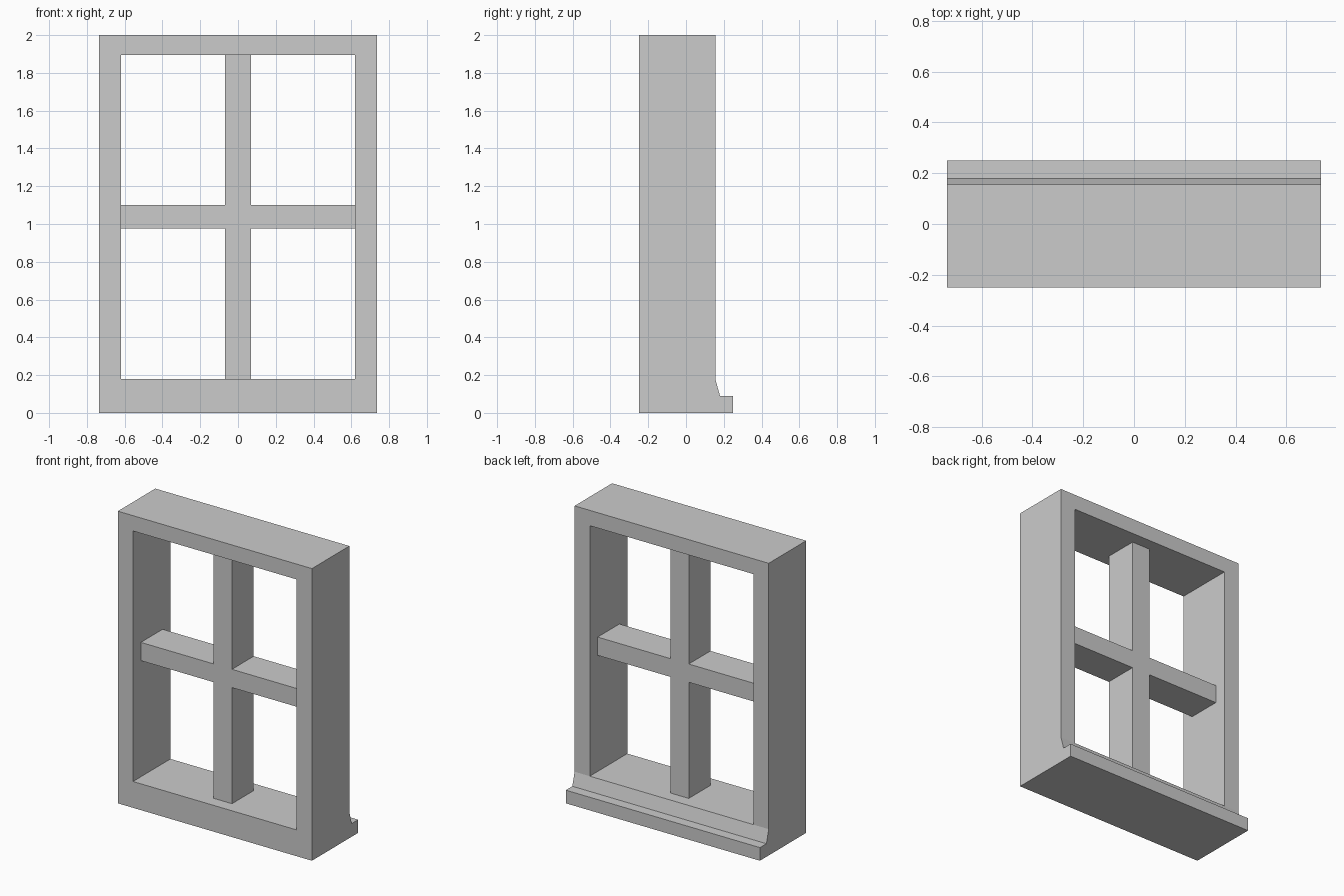
import bpy
import bmesh

cube = bpy.data.objects.get("Cube")
if cube:
    bpy.data.objects.remove(cube, do_unlink=True)

# Main sizes
HALF_W, TOP = 0.735, 2.0
OPEN_X, OPEN_LOW, OPEN_HIGH = 0.62, 0.18, 1.895
FRONT, BACK = -0.25, 0.155
BAR_FRONT, BAR_BACK = -0.165, 0.07
BAR_X, BAR_LOW, BAR_HIGH = 0.07, 0.975, 1.10

grey = bpy.data.materials.new("plain grey")
grey.use_nodes = True
colour = (0.6, 0.6, 0.6, 1)
grey.diffuse_color = colour
grey.node_tree.nodes["Principled BSDF"].inputs["Base Color"].default_value = colour


def finish(name, bm):
    bmesh.ops.recalc_face_normals(bm, faces=bm.faces)
    mesh = bpy.data.meshes.new(name)
    bm.to_mesh(mesh)
    bm.free()
    mesh.materials.append(grey)
    obj = bpy.data.objects.new(name, mesh)
    bpy.context.collection.objects.link(obj)
    return obj


def prism(name, near, far):
    """Close two matching outlines into a solid."""
    bm = bmesh.new()
    a = [bm.verts.new(p) for p in near]
    b = [bm.verts.new(p) for p in far]
    bm.faces.new(a)
    bm.faces.new(b[::-1])
    for i in range(len(a)):
        j = (i + 1) % len(a)
        bm.faces.new((a[i], a[j], b[j], b[i]))
    return finish(name, bm)


def rectangle(half, low, high, y):
    return [(-half, y, low), (half, y, low), (half, y, high), (-half, y, high)]


# Outer frame: four mitred members joined in one ring
bm = bmesh.new()
rings = [[bm.verts.new(p) for p in loop] for loop in (
    rectangle(HALF_W, 0, TOP, FRONT),
    rectangle(HALF_W, 0, TOP, BACK),
    rectangle(OPEN_X, OPEN_LOW, OPEN_HIGH, BACK),
    rectangle(OPEN_X, OPEN_LOW, OPEN_HIGH, FRONT))]
for r in range(4):
    a, b = rings[r], rings[(r + 1) % 4]
    for i in range(4):
        j = (i + 1) % 4
        bm.faces.new((a[i], a[j], b[j], b[i]))
finish("window_frame", bm)

# Projecting sill with a sloped upper edge
profile = [(BACK, 0), (0.25, 0), (0.25, 0.09), (0.18, 0.09), (BACK, OPEN_LOW)]
prism("sill",
      [(-HALF_W, y, z) for y, z in profile],
      [(HALF_W, y, z) for y, z in profile])

# Crossed glazing bars as one solid
cross = [(-BAR_X, OPEN_LOW), (BAR_X, OPEN_LOW), (BAR_X, BAR_LOW),
         (OPEN_X, BAR_LOW), (OPEN_X, BAR_HIGH), (BAR_X, BAR_HIGH),
         (BAR_X, OPEN_HIGH), (-BAR_X, OPEN_HIGH), (-BAR_X, BAR_HIGH),
         (-OPEN_X, BAR_HIGH), (-OPEN_X, BAR_LOW), (-BAR_X, BAR_LOW)]
prism("glazing_bars",
      [(x, BAR_FRONT, z) for x, z in cross],
      [(x, BAR_BACK, z) for x, z in cross])
